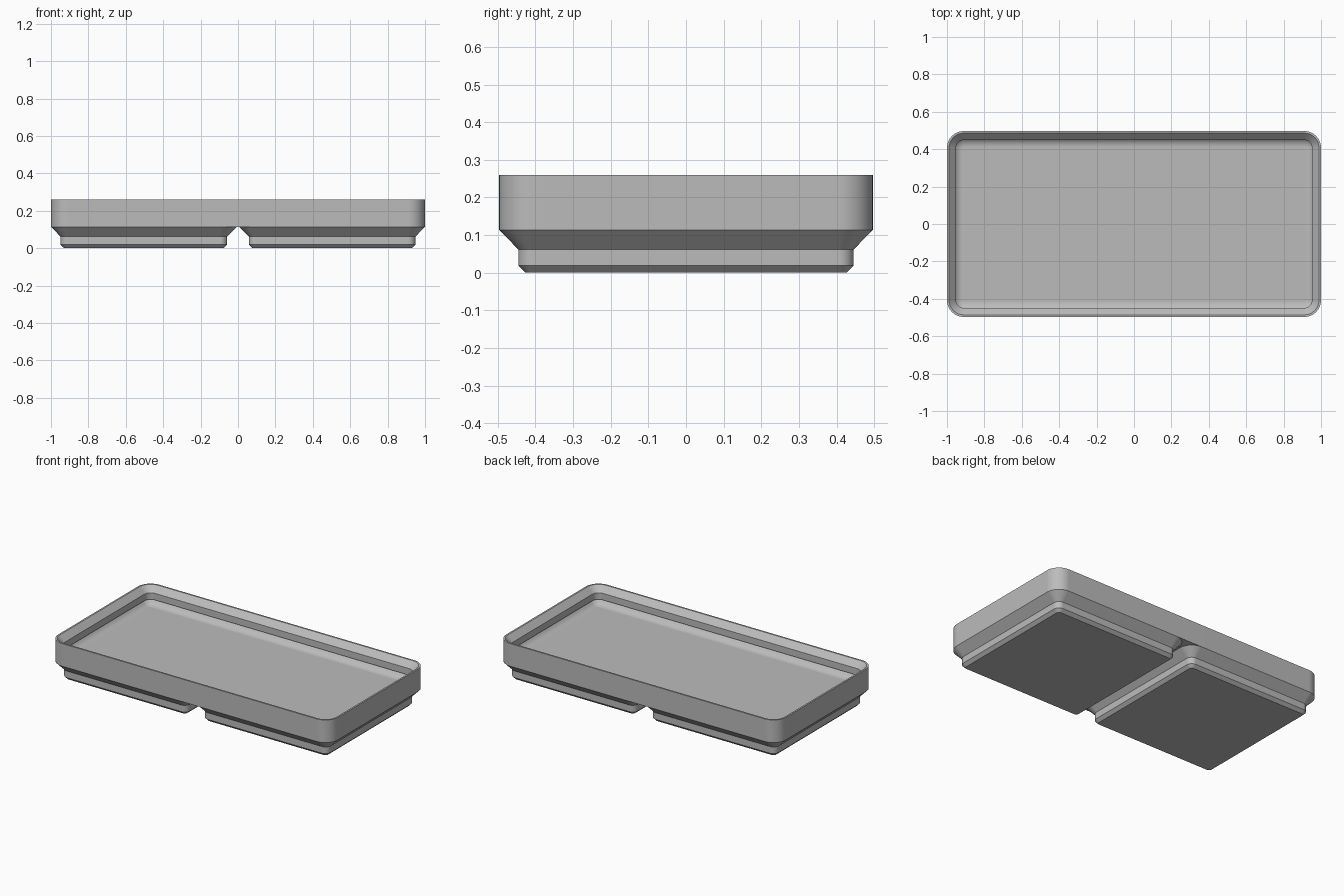
import bpy, bmesh
from math import sin, cos, pi, radians

cube = bpy.data.objects.get("Cube")
if cube:
    bpy.data.objects.remove(cube, do_unlink=True)

grey = bpy.data.materials.new("plain_grey")
grey.use_nodes = True
grey.diffuse_color = (0.5, 0.5, 0.5, 1)
grey.node_tree.nodes["Principled BSDF"].inputs["Base Color"].default_value = (0.5, 0.5, 0.5, 1)

CORNER = 0.09      # outer corner radius
SEGMENTS = 8       # steps per rounded corner


def rounded_ring(bm, half_x, half_y, inset, z, cx):
    """One counter-clockwise rounded rectangle, inset from the outer outline."""
    r = max(CORNER - inset, 0.006)
    dx, dy = half_x - inset - r, half_y - inset - r
    ring = []
    for quarter, (sx, sy) in enumerate([(1, 1), (-1, 1), (-1, -1), (1, -1)]):
        for i in range(SEGMENTS + 1):
            a = (quarter + i / SEGMENTS) * pi / 2
            ring.append(bm.verts.new((cx + sx * dx + r * cos(a), sy * dy + r * sin(a), z)))
    return ring


def loft(name, half_x, half_y, profile, cx=0, cap_end=True):
    """Skin a stack of (inset, z) outlines into a solid."""
    bm = bmesh.new()
    rings = [rounded_ring(bm, half_x, half_y, inset, z, cx) for inset, z in profile]
    bm.faces.new(rings[0][::-1])
    for a, b in zip(rings, rings[1:]):
        for i in range(len(a)):
            j = (i + 1) % len(a)
            bm.faces.new((a[i], a[j], b[j], b[i]))
    if cap_end:
        bm.faces.new(rings[-1])
    mesh = bpy.data.meshes.new(name)
    bm.to_mesh(mesh)
    bm.free()
    mesh.materials.append(grey)
    obj = bpy.data.objects.new(name, mesh)
    bpy.context.collection.objects.link(obj)
    bpy.ops.object.select_all(action='DESELECT')
    obj.select_set(True)
    bpy.context.view_layer.objects.active = obj
    bpy.ops.object.shade_smooth_by_angle(angle=radians(30))
    # keep the large flat faces evenly shaded
    weighted = obj.modifiers.new("flat_weighting", 'WEIGHTED_NORMAL')
    weighted.keep_sharp = True
    return obj


# Tray: outer wall, stepped lip with an undercut, coved inside edge and floor
BASE_TOP, TOP, FLOOR = 0.114, 0.26, 0.144
WALL, COVE = 0.029, 0.055
profile = [(0, BASE_TOP), (0, TOP), (0.011, TOP), (0.048, TOP - 0.037),
           (0.048, TOP - 0.08), (WALL, TOP - 0.085)]
# cove starts a little way round, where it meets the underside of the lip
for i in range(2, 10):
    a = i / 9 * pi / 2
    profile.append((WALL + COVE * (1 - cos(a)), FLOOR + COVE * (1 - sin(a))))
profile = [p for k, p in enumerate(profile) if k < 6 or p[1] < TOP - 0.086]
loft("tray", 1.0, 0.497, profile)

# Two stepped feet side by side
for side, x in (("right", -0.503), ("left", 0.503)):
    loft(side + "_foot", 0.497, 0.497,
         [(0.071, 0), (0.0515, 0.019), (0.0515, 0.062), (0, BASE_TOP)],
         cx=x, cap_end=False)
